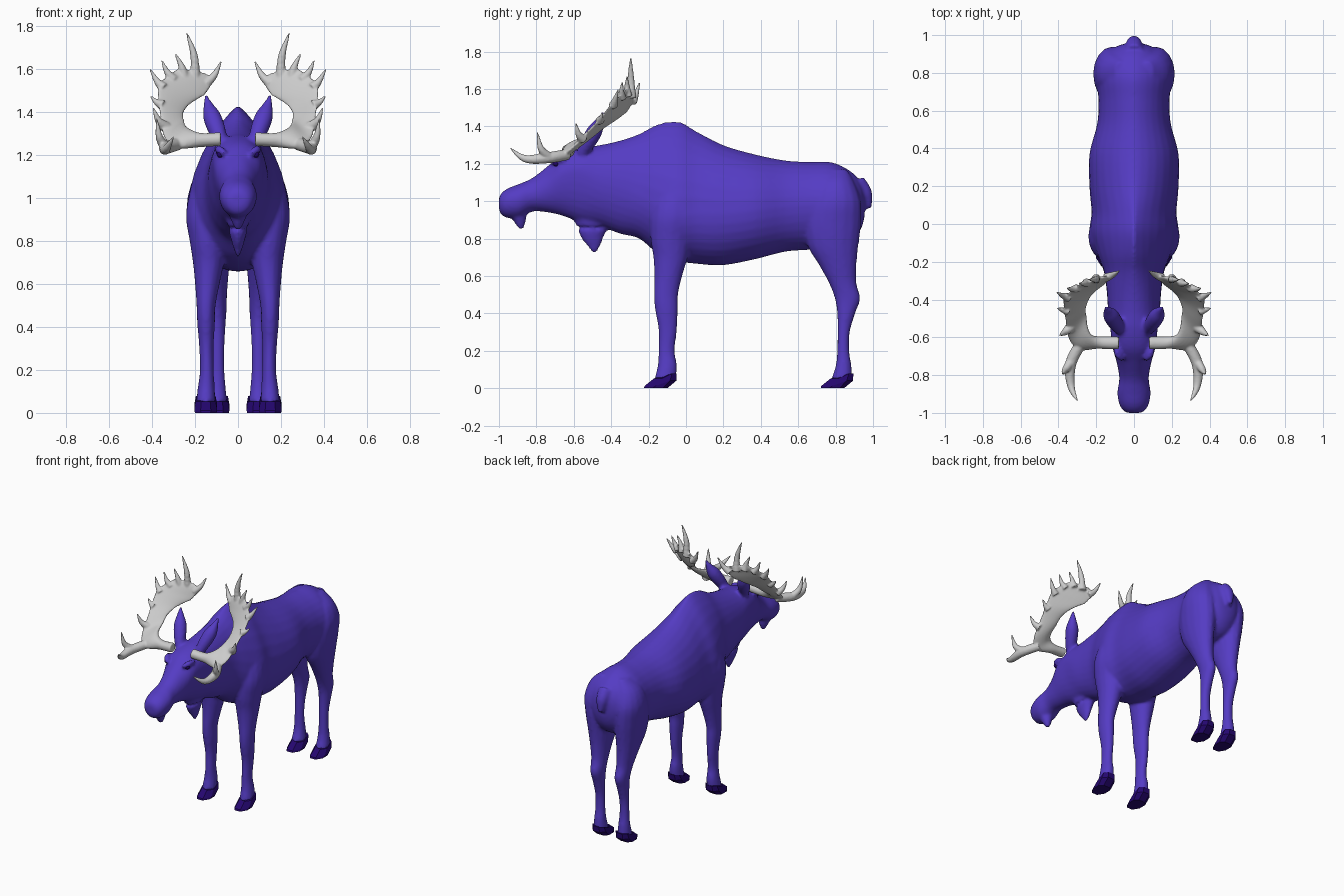
import bpy, bmesh
from math import sin, cos, pi
from mathutils import Vector


def spline(rows, n):
    """Catmull-Rom interpolation through rows of numbers."""
    out = []
    for i in range(len(rows) - 1):
        a, b, c, d = (rows[min(max(j, 0), len(rows) - 1)] for j in range(i - 1, i + 3))
        for k in range(n):
            t = k / n
            out.append([q + .5 * t * (r - p + t * (2 * p - 5 * q + 4 * r - s + t * (3 * (q - r) + s - p)))
                        for p, q, r, s in zip(a, b, c, d)])
    return out + [list(rows[-1])]


def loft(bm, rings, mirror=False):
    """Skin closed rings of points, capped at both ends."""
    for sx in ((1, -1) if mirror else (1,)):
        vs = [[bm.verts.new((p[0] * sx, p[1], p[2])) for p in r] for r in rings]
        n = len(vs[0])
        for a, b in zip(vs, vs[1:]):
            for i in range(n):
                bm.faces.new((a[i], a[(i + 1) % n], b[(i + 1) % n], b[i]))
        bm.faces.new(vs[0])
        bm.faces.new(vs[-1])


def tube(bm, rows, mirror=False, sx=1, sides=12):
    """Round tapered tube along (x, y, z, radius) points."""
    rows = spline(rows, 5)
    pts = [Vector(r[:3]) for r in rows]
    rings = []
    for i, p in enumerate(pts):
        q = (pts[min(i + 1, len(pts) - 1)] - pts[max(i - 1, 0)]).to_track_quat('Z', 'Y')
        ring = [p + q @ Vector((cos(2 * pi * k / sides), sin(2 * pi * k / sides), 0)) * max(rows[i][3], .003)
                for k in range(sides)]
        rings.append([(v.x * sx, v.y, v.z) for v in ring])
    loft(bm, rings, mirror)


def leg(bm, rows):
    """Mirrored pair of legs from (z, y0, y1, x0, x1) rows."""
    rings = []
    for z, y0, y1, x0, x1 in spline(rows, 4):
        rings.append([((x0 + x1) / 2 + (x1 - x0) / 2 * cos(2 * pi * k / 16),
                       (y0 + y1) / 2 + (y1 - y0) / 2 * sin(2 * pi * k / 16), z) for k in range(16)])
    loft(bm, rings, True)


def finish(bm, name, color=None, voxel=None, smooth=4):
    bmesh.ops.recalc_face_normals(bm, faces=bm.faces)
    me = bpy.data.meshes.new(name)
    bm.to_mesh(me)
    bm.free()
    ob = bpy.data.objects.new(name, me)
    bpy.context.collection.objects.link(ob)
    if color:
        mat = bpy.data.materials.new(name + "_colour")
        mat.diffuse_color = color
        me.materials.append(mat)
    if voxel:  # fuse overlapping parts into one soft skin
        m = ob.modifiers.new("fuse", 'REMESH')
        m.mode, m.voxel_size, m.use_smooth_shade = 'VOXEL', voxel, True
        s = ob.modifiers.new("soften", 'SMOOTH')
        s.factor, s.iterations = .5, smooth
    return ob


PURPLE = (.09, .045, .55, 1)
DARK = (.018, .002, .16, 1)

# Head, neck and trunk: y, top, bottom, half width, widest height, ridge sharpness
trunk = [(-1.0, 1.02, .955, .035, .99, 1), (-.985, 1.045, .925, .06, .99, 1),
         (-.95, 1.07, .91, .079, 1.0, 1), (-.89, 1.093, .91, .088, 1.01, 1),
         (-.82, 1.125, .945, .078, 1.03, 1), (-.74, 1.187, .94, .09, 1.07, 1),
         (-.66, 1.25, .922, .112, 1.14, .9), (-.56, 1.285, .885, .125, 1.15, .9),
         (-.46, 1.30, .865, .137, 1.1, 1), (-.35, 1.325, .825, .145, 1.07, 1.1),
         (-.25, 1.36, .80, .16, 1.03, 1.3), (-.15, 1.412, .72, .2, .97, 1.6),
         (-.04, 1.427, .68, .235, .92, 1.8), (.06, 1.372, .665, .225, .93, 1.6),
         (.2, 1.30, .658, .236, .93, 1.3), (.37, 1.25, .69, .236, .95, 1.2),
         (.53, 1.218, .73, .195, .97, 1.2), (.66, 1.21, .74, .188, .98, 1.2),
         (.78, 1.208, .75, .2, .98, 1.2), (.88, 1.16, .78, .16, .98, 1.1),
         (.935, 1.10, .85, .1, .98, 1), (.955, 1.04, .92, .05, .98, 1)]
bm = bmesh.new()
rings = []
for y, zt, zb, w, zc, p in spline(trunk, 4):
    ring = []
    for k in range(32):
        c, s = cos(2 * pi * k / 32), sin(2 * pi * k / 32)
        x = w * abs(s) ** (p if c > 0 else 1) * (1 if s > 0 else -1)
        ring.append((x, y, zc + c * ((zt - zc) if c > 0 else (zc - zb))))
    rings.append(ring)
loft(bm, rings)

# Dewlap, chin, tail, ears and brow ridges
tube(bm, [(0, -.5, .92, .11), (0, -.5, .83, .072), (0, -.492, .77, .04), (0, -.49, .725, .012)], sx=.55)
tube(bm, [(0, -.90, .95, .05), (0, -.888, .90, .035), (0, -.88, .85, .012)])
tube(bm, [(0, .91, 1.10, .05), (0, .955, 1.04, .042), (0, .975, .96, .018)])
tube(bm, [(.075, -.56, 1.25, .03), (.1, -.52, 1.32, .042), (.122, -.485, 1.38, .042),
          (.138, -.46, 1.43, .024), (.15, -.44, 1.485, .004)], True)
tube(bm, [(.06, -.72, 1.205, .012), (.085, -.69, 1.222, .02), (.1, -.64, 1.23, .012)], True)

# Front and hind legs
leg(bm, [(.045, -.17, -.055, .105, .195), (.12, -.152, -.048, .108, .187), (.2, -.147, -.06, .113, .177),
         (.31, -.147, -.048, .113, .181), (.42, -.166, -.043, .107, .19), (.5, -.172, -.042, .104, .193),
         (.6, -.17, -.02, .085, .2), (.7, -.175, .01, .065, .21), (.8, -.19, .03, .06, .225),
         (.92, -.19, .06, .06, .242), (1.05, -.16, .05, .06, .215), (1.17, -.12, 0, .08, .15)])
leg(bm, [(.045, .775, .89, .05, .142), (.12, .8, .885, .057, .135), (.2, .808, .873, .063, .13),
         (.3, .81, .876, .063, .13), (.4, .808, .905, .058, .135), (.48, .795, .932, .053, .14),
         (.56, .765, .912, .05, .15), (.66, .71, .912, .042, .17), (.76, .65, .922, .03, .19),
         (.88, .63, .937, .02, .207), (1.0, .66, .935, .02, .215), (1.1, .7, .9, .02, .18),
         (1.17, .76, .86, .04, .1)])
finish(bm, "body", PURPLE, .011, 4)

# Eyes
bm = bmesh.new()
for sx in (1, -1):
    b = bmesh.ops.create_uvsphere(bm, u_segments=12, v_segments=8, radius=.017)
    bmesh.ops.translate(bm, verts=b["verts"], vec=(sx * .082, -.695, 1.203))
eyes = finish(bm, "eyes", DARK)
eyes.data.shade_smooth()

# Faceted hooves with a pointed toe
for name, x, dy in (("front_hooves", .15, 0), ("hind_hooves", .093, .945)):
    bm = bmesh.new()
    rings = []
    for z0, z1, y0, y1, w in ((.0, .0, -.225, -.1, .05), (.012, .04, -.222, -.052, .053),
                              (.052, .078, -.172, -.05, .046)):
        outline = ((-.45, y0, z0), (.45, y0, z0), (1, y0 * .65 + y1 * .35, z0),
                   (1, y0 * .2 + y1 * .8, z1), (.5, y1, z1), (-.5, y1, z1),
                   (-1, y0 * .2 + y1 * .8, z1), (-1, y0 * .65 + y1 * .35, z0))
        rings.append([(x + u * w, y + dy, z) for u, y, z in outline])
    loft(bm, rings, True)
    finish(bm, name, DARK)

# Antler beam and palm: inner edge xyz, outer edge xyz, half thickness
palm = [(.08, -.63, 1.305, .08, -.63, 1.24, .034), (.18, -.615, 1.30, .18, -.64, 1.237, .033),
        (.235, -.575, 1.325, .285, -.665, 1.235, .026), (.25, -.49, 1.36, .345, -.61, 1.285, .016),
        (.25, -.43, 1.40, .362, -.52, 1.38, .013), (.215, -.365, 1.44, .372, -.455, 1.45, .012),
        (.145, -.31, 1.485, .372, -.395, 1.525, .011), (.12, -.28, 1.55, .325, -.345, 1.57, .01),
        (.155, -.275, 1.58, .28, -.315, 1.6, .009)]
bm = bmesh.new()
rows = [(Vector(r[:3]), Vector(r[3:6]), r[6]) for r in spline(palm, 5)]
mids = [(a + b) / 2 for a, b, _ in rows]
rings = []
for i, (a, b, t) in enumerate(rows):
    half = (b - a) / 2
    along = mids[min(i + 1, len(mids) - 1)] - mids[max(i - 1, 0)]
    nrm = half.cross(along).normalized() * t
    rings.append([mids[i] + half * cos(2 * pi * k / 20) + nrm * sin(2 * pi * k / 20) for k in range(20)])
loft(bm, rings, True)

# Antler tines
for tine in (
        [(.28, -.63, 1.25, .03), (.335, -.74, 1.232, .03), (.333, -.86, 1.227, .02), (.298, -.94, 1.285, .004)],
        [(.335, -.73, 1.235, .026), (.365, -.775, 1.28, .018), (.378, -.795, 1.37, .004)],
        [(.34, -.55, 1.33, .028), (.37, -.575, 1.36, .017), (.395, -.59, 1.42, .004)],
        [(.35, -.46, 1.43, .026), (.38, -.455, 1.445, .014), (.408, -.445, 1.475, .004)],
        [(.345, -.39, 1.51, .026), (.375, -.38, 1.54, .016), (.41, -.362, 1.6, .004)],
        [(.30, -.34, 1.55, .024), (.33, -.345, 1.585, .015), (.355, -.34, 1.64, .004)],
        [(.25, -.31, 1.56, .024), (.262, -.315, 1.61, .016), (.292, -.315, 1.67, .004)],
        [(.2, -.29, 1.55, .026), (.204, -.295, 1.66, .018), (.24, -.295, 1.77, .004)],
        [(.15, -.285, 1.53, .024), (.11, -.268, 1.57, .016), (.078, -.248, 1.635, .004)]):
    tube(bm, tine, True)
finish(bm, "antlers", None, .006, 3)
